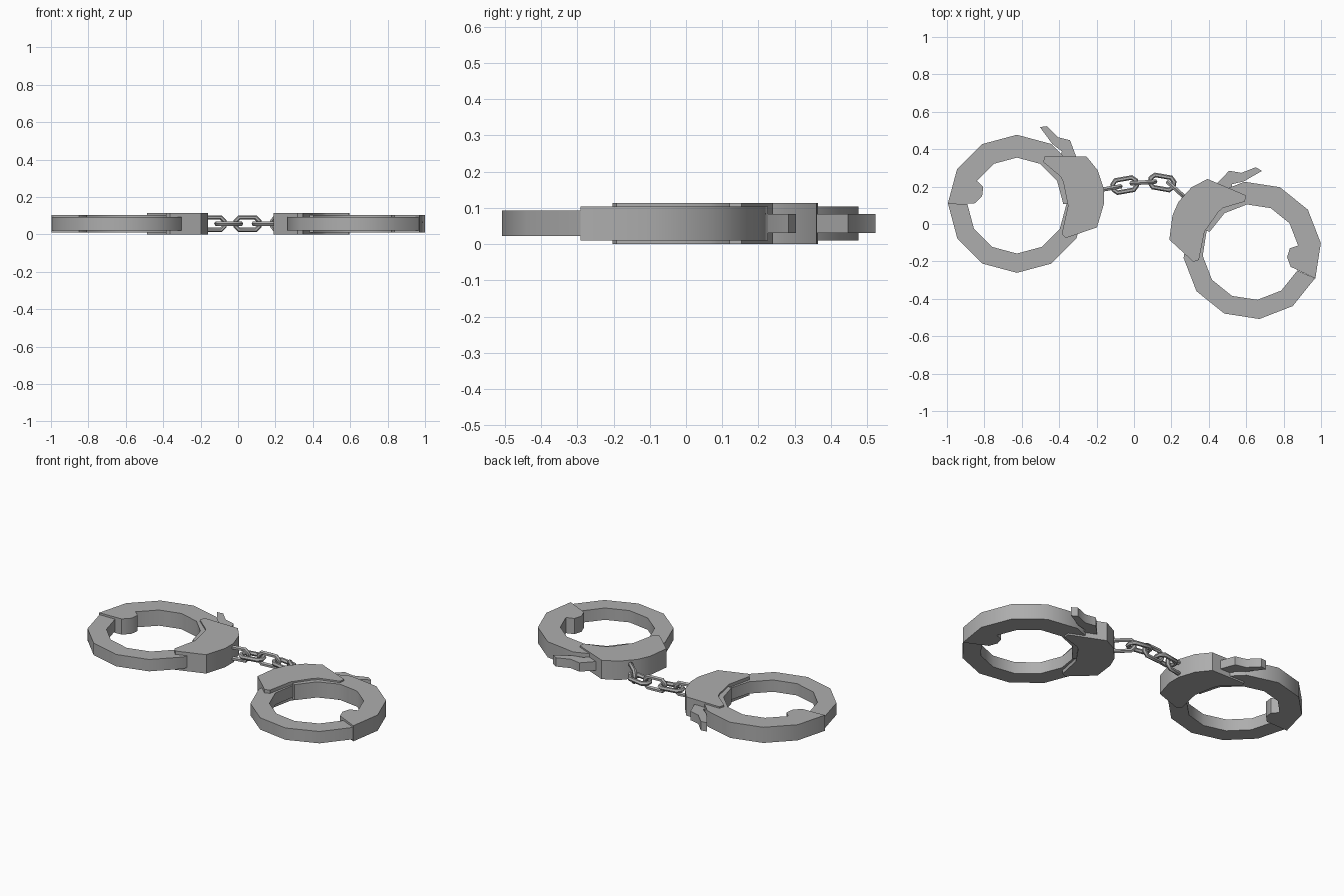
import bpy
import bmesh
from math import cos, sin, radians
from mathutils import Matrix, Vector

if "Cube" in bpy.data.objects:
    bpy.data.objects.remove(bpy.data.objects["Cube"])

steel = bpy.data.materials.new("steel grey")
steel.use_nodes = True
steel.diffuse_color = (0.42, 0.42, 0.42, 1)
steel.node_tree.nodes["Principled BSDF"].inputs["Base Color"].default_value = steel.diffuse_color


def finish(obj):
    """Give the part its colour and smooth sides with sharp rims."""
    obj.data.materials.append(steel)
    bpy.ops.object.select_all(action="DESELECT")
    obj.select_set(True)
    bpy.context.view_layer.objects.active = obj
    bpy.ops.object.shade_smooth_by_angle(angle=radians(40))


def prism(name, outline, z0, z1, matrix):
    """Extrude a flat outline from z0 to z1."""
    bm = bmesh.new()
    face = bm.faces.new([bm.verts.new(matrix @ Vector((x, y, z0))) for x, y in outline])
    top = bmesh.ops.extrude_face_region(bm, geom=[face])["geom"]
    bmesh.ops.translate(bm, vec=(0, 0, z1 - z0),
                        verts=[v for v in top if isinstance(v, bmesh.types.BMVert)])
    bmesh.ops.recalc_face_normals(bm, faces=bm.faces)
    mesh = bpy.data.meshes.new(name)
    bm.to_mesh(mesh)
    bm.free()
    obj = bpy.data.objects.new(name, mesh)
    bpy.context.collection.objects.link(obj)
    finish(obj)


def arc(radius, start, end):
    """Points of a twelve-sided ring between two angles."""
    step = 30 if end > start else -30
    return [(radius * cos(radians(a)), radius * sin(radians(a)))
            for a in range(start, end + step, step)]


# Outlines around the cuff centre
hinge_bump = [(-0.18, 0.092), (-0.186, 0.043), (-0.224, 0.004)]
upper_arm = arc(0.37, 180, 0) + arc(0.248, 0, 150) + hinge_bump
lower_arm = arc(0.368, 180, 360) + arc(0.265, 360, 180)
lock_body = [(0.15, 0.257), (0.372, 0.254), (0.432, 0.18), (0.465, 0.08), (0.465, 0.0),
             (0.428, -0.125), (0.262, -0.182), (0.24, -0.16), (0.273, -0.01),
             (0.248, 0.115), (0.235, 0.145), (0.14, 0.225)]
latch = [(0.123, 0.411), (0.161, 0.416), (0.22, 0.357), (0.284, 0.341),
         (0.316, 0.255), (0.23, 0.24), (0.24, 0.282), (0.19, 0.32)]

# Two cuffs, one mirrored and turned
cuffs = {
    "right": Matrix.Translation((-0.626, 0.107, 0)),
    "left": (Matrix.Translation((0.631, -0.142, 0)) @ Matrix.Rotation(radians(-23.8), 4, "Z")
             @ Matrix.Scale(-1, 4, (1, 0, 0))),
}
for side, placement in cuffs.items():
    prism(side + "_upper_arm", upper_arm, 0.01, 0.104, placement)
    prism(side + "_lower_arm", lower_arm, 0.022, 0.093, placement)
    prism(side + "_lock_body", lock_body, 0, 0.113, placement)
    prism(side + "_latch", latch, 0.03, 0.083, placement)

# Chain of stretched rings, alternately upright and flat
links = [(-0.135, 0.19, 10), (-0.05, 0.208, 10), (0.05, 0.222, 4), (0.15, 0.222, -10), (0.23, 0.18, -42)]
for i, (x, y, turn) in enumerate(links):
    bpy.ops.mesh.primitive_torus_add(major_segments=8, minor_segments=6,
                                     major_radius=0.036, minor_radius=0.013)
    link = bpy.context.object
    link.name = "chain_link_%d" % (i + 1)
    link.data.transform(Matrix.Rotation(radians(22.5), 4, "Z"))
    for v in link.data.vertices:
        v.co.x += 0.03 if v.co.x > 0 else -0.03
    roll = 90 if i % 2 == 0 else 0
    link.data.transform(Matrix.Translation((x, y, 0.057))
                        @ Matrix.Rotation(radians(turn), 4, "Z")
                        @ Matrix.Rotation(radians(roll), 4, "X"))
    finish(link)
